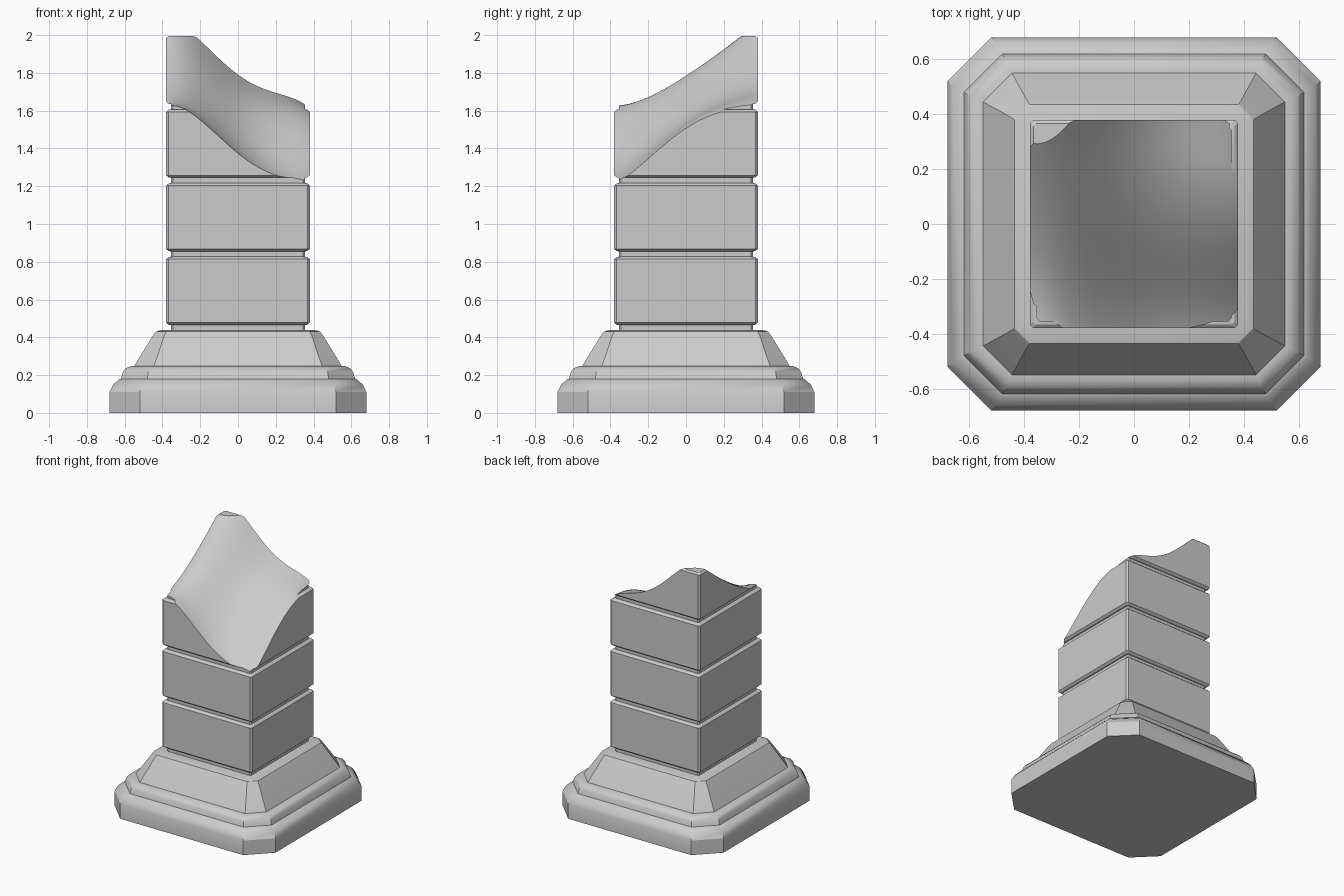
import bpy
import bmesh

if "Cube" in bpy.data.objects:
    bpy.data.objects.remove(bpy.data.objects["Cube"], do_unlink=True)

stone = bpy.data.materials.new("grey stone")
stone.use_nodes = True
color = (0.6, 0.6, 0.6, 1)
stone.diffuse_color = color
stone.node_tree.nodes["Principled BSDF"].inputs["Base Color"].default_value = color


def make_object(name, bm):
    bmesh.ops.recalc_face_normals(bm, faces=bm.faces)
    mesh = bpy.data.meshes.new(name)
    bm.to_mesh(mesh)
    bm.free()
    mesh.materials.append(stone)
    obj = bpy.data.objects.new(name, mesh)
    bpy.context.collection.objects.link(obj)
    return obj


def smooth(obj, angle):
    bpy.ops.object.select_all(action="DESELECT")
    obj.select_set(True)
    bpy.context.view_layer.objects.active = obj
    bpy.ops.object.shade_smooth_by_angle(angle=angle)


def loft_square(name, profile):
    """Stack chamfered squares; each step is (z, half width, flat half length)."""
    bm = bmesh.new()
    rings = []
    for z, h, e in profile:
        corners = [(h, -e), (h, e), (e, h), (-e, h), (-h, e), (-h, -e), (-e, -h), (e, -h)]
        rings.append([bm.verts.new((x, y, z)) for x, y in corners])
    for low, high in zip(rings, rings[1:]):
        for i in range(8):
            j = (i + 1) % 8
            bm.faces.new((low[i], low[j], high[j], high[i]))
    bm.faces.new(rings[0][::-1])
    bm.faces.new(rings[-1])
    return make_object(name, bm)


# Moulded plinth
plinth = loft_square("plinth", [
    (0, 0.68, 0.52), (0.11, 0.68, 0.52), (0.15, 0.66, 0.505), (0.178, 0.63, 0.485),
    (0.18, 0.62, 0.48), (0.215, 0.61, 0.475), (0.235, 0.595, 0.465), (0.247, 0.57, 0.455),
    (0.248, 0.55, 0.445), (0.41, 0.45, 0.39), (0.43, 0.435, 0.38), (0.438, 0.41, 0.365)])
smooth(plinth, 0.55)

# Shaft of four bevelled blocks separated by narrow grooves
half, core, bevel = 0.38, 0.355, 0.013
profile = [(0.40, core, core - 0.01)]
for k in range(4):
    low = 0.465 + 0.39 * k
    high = low + 0.362
    inner = half - bevel
    profile += [(low, core, core - 0.01), (low + 0.002, inner, inner - 0.01),
                (low + bevel, half, inner), (high - bevel, half, inner),
                (high - 0.002, inner, inner - 0.01)]
    if k < 3:
        profile.append((high, core, core - 0.01))
shaft = loft_square("broken_shaft", profile)

# Heights of the break along the four sides of the shaft
front = (1.615, 1.55, 1.37, 1.25, 1.195)
back = (2.08, 1.985, 1.80, 1.70, 1.60)
left = (1.195, 1.34, 1.50, 1.585, 1.60)
right = (1.615, 1.655, 1.765, 1.91, 2.08)


def curve(values, t):
    total = 0
    for i, value in enumerate(values):
        for j in range(5):
            if j != i:
                value *= (4 * t - j) / (i - j)
        total += value
    return total


def break_height(u, v):
    across = (1 - v) * curve(front, u) + v * curve(back, u)
    along = (1 - u) * curve(right, v) + u * curve(left, v)
    corners = ((1 - v) * ((1 - u) * front[0] + u * front[-1])
               + v * ((1 - u) * back[0] + u * back[-1]))
    return across + along - corners


# Solid above the break, used to cut the shaft
n, reach = 32, 0.4
bm = bmesh.new()
grid = []
for a in range(n + 1):
    row = []
    for b in range(n + 1):
        u, v = a / n, b / n
        row.append(bm.verts.new(((2 * u - 1) * reach, (2 * v - 1) * reach, break_height(u, v))))
    grid.append(row)
for a in range(n):
    for b in range(n):
        bm.faces.new((grid[a][b], grid[a + 1][b], grid[a + 1][b + 1], grid[a][b + 1]))
top = bmesh.ops.extrude_face_region(bm, geom=bm.faces[:])
for item in top["geom"]:
    if isinstance(item, bmesh.types.BMVert):
        item.co.z = 2.5
cutter = make_object("break_cutter", bm)
cutter.hide_render = True

cut = shaft.modifiers.new("break", "BOOLEAN")
cut.operation = "DIFFERENCE"
cut.solver = "EXACT"
cut.object = cutter
bpy.ops.object.select_all(action="DESELECT")
shaft.select_set(True)
bpy.context.view_layer.objects.active = shaft
bpy.ops.object.modifier_apply(modifier=cut.name)
bpy.data.objects.remove(cutter, do_unlink=True)
smooth(shaft, 0.45)
